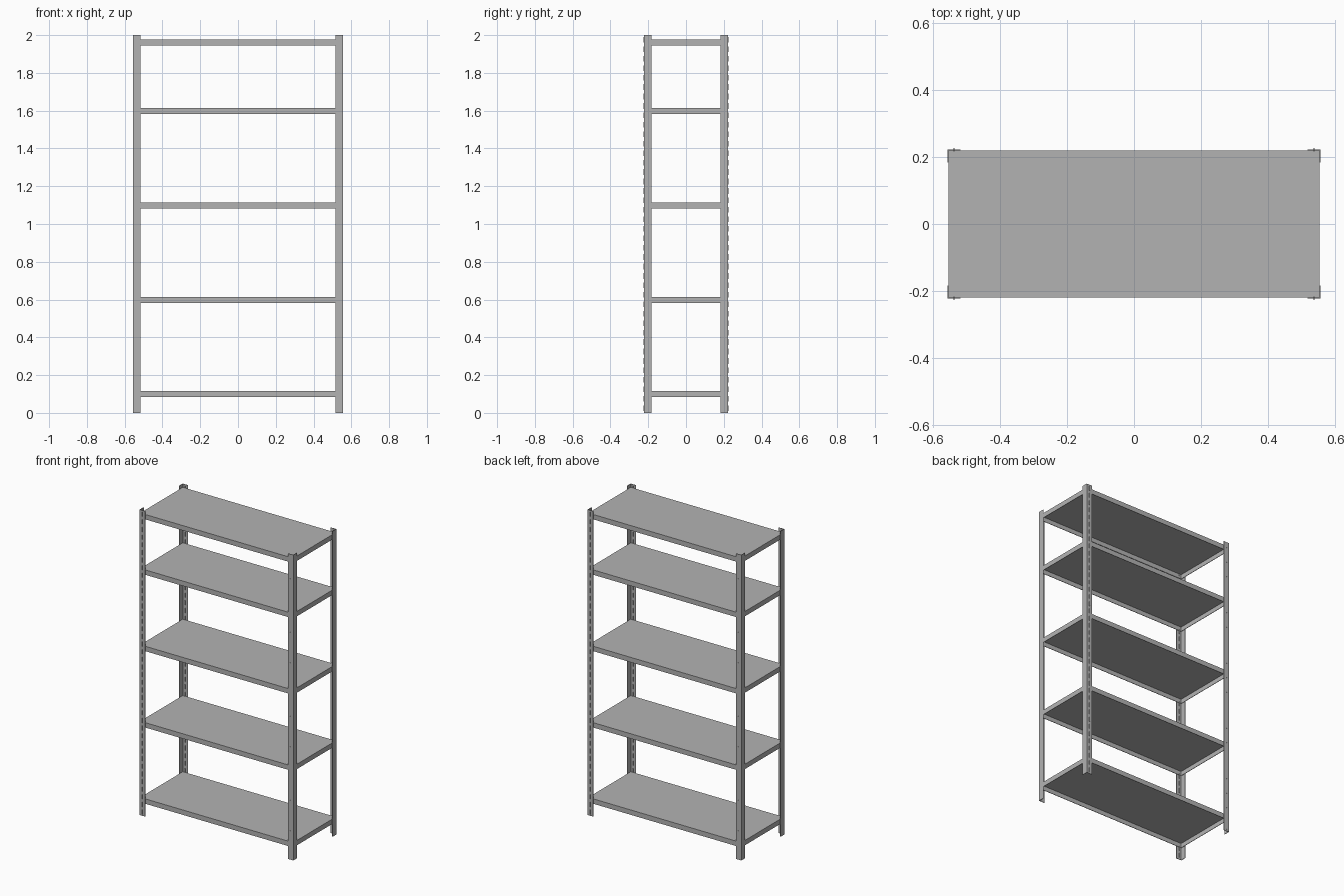
import bpy
import bmesh
from mathutils import Matrix, Vector

cube = bpy.data.objects.get("Cube")
if cube:
    bpy.data.objects.remove(cube, do_unlink=True)

# Overall dimensions
HALF_X, HALF_Y, HEIGHT = 0.557, 0.223, 2.0
FLANGE, SHEET = 0.04, 0.003
TRAY_DEPTH = 0.032
SHELF_TOPS = (0.115, 0.614, 1.114, 1.614, 1.977)
SLOT_PITCH, SLOT_LENGTH = 0.05, 0.03

steel = bpy.data.materials.new("grey_steel")
steel.use_nodes = True
colour = (0.45, 0.45, 0.45, 1)
steel.diffuse_color = colour
steel.node_tree.nodes["Principled BSDF"].inputs["Base Color"].default_value = colour


def add_box(bm, low, high):
    low, high = Vector(low), Vector(high)
    matrix = Matrix.Translation((low + high) / 2) @ Matrix.Diagonal((*(high - low), 1))
    return bmesh.ops.create_cube(bm, size=1, matrix=matrix)["verts"]


def make_object(name, bm):
    bmesh.ops.recalc_face_normals(bm, faces=bm.faces)
    mesh = bpy.data.meshes.new(name)
    bm.to_mesh(mesh)
    bm.free()
    mesh.materials.append(steel)
    obj = bpy.data.objects.new(name, mesh)
    bpy.context.collection.objects.link(obj)
    return obj


def make_post(name, sx, sy):
    # Angle-section upright, drawn with its corner at the origin
    bm = bmesh.new()
    outline = [(0, 0), (FLANGE, 0), (FLANGE, SHEET), (SHEET, SHEET),
               (SHEET, FLANGE), (0, FLANGE)]
    face = bm.faces.new([bm.verts.new((x, y, 0)) for x, y in outline])
    extruded = bmesh.ops.extrude_face_region(bm, geom=[face])["geom"]
    top = [v for v in extruded if isinstance(v, bmesh.types.BMVert)]
    bmesh.ops.translate(bm, verts=top, vec=(0, 0, HEIGHT))

    # Row of narrow slot tabs along the front or back flange
    middle = FLANGE / 2
    for i in range(round(HEIGHT / SLOT_PITCH)):
        z = (i + 0.5) * SLOT_PITCH
        add_box(bm, (middle - 0.001, -0.003, z - SLOT_LENGTH / 2),
                (middle + 0.001, 0.007, z + SLOT_LENGTH / 2))

    # Move the corner outward and turn the flanges towards the middle
    for v in bm.verts:
        v.co.x = sx * (HALF_X - v.co.x)
        v.co.y = sy * (HALF_Y - v.co.y)
    make_object(name, bm)


def make_shelf(name, top):
    # Pressed tray with an open underside
    x, y = HALF_X - SHEET, HALF_Y - SHEET
    bm = bmesh.new()
    add_box(bm, (-x, -y, top - TRAY_DEPTH), (x, y, top))
    bm.normal_update()
    underside = [f for f in bm.faces if f.normal.z < -0.9]
    bmesh.ops.delete(bm, geom=underside, context="FACES_ONLY")
    shelf = make_object(name, bm)
    sheet = shelf.modifiers.new("sheet_thickness", "SOLIDIFY")
    sheet.thickness = SHEET
    sheet.offset = -1
    sheet.use_even_offset = True


# Four uprights
for side, sx in (("left", 1), ("right", -1)):
    for end, sy in (("front", -1), ("back", 1)):
        make_post(f"{end}_{side}_post", sx, sy)

# Five shelves
for number, top in enumerate(SHELF_TOPS, 1):
    make_shelf(f"shelf_{number}", top)
